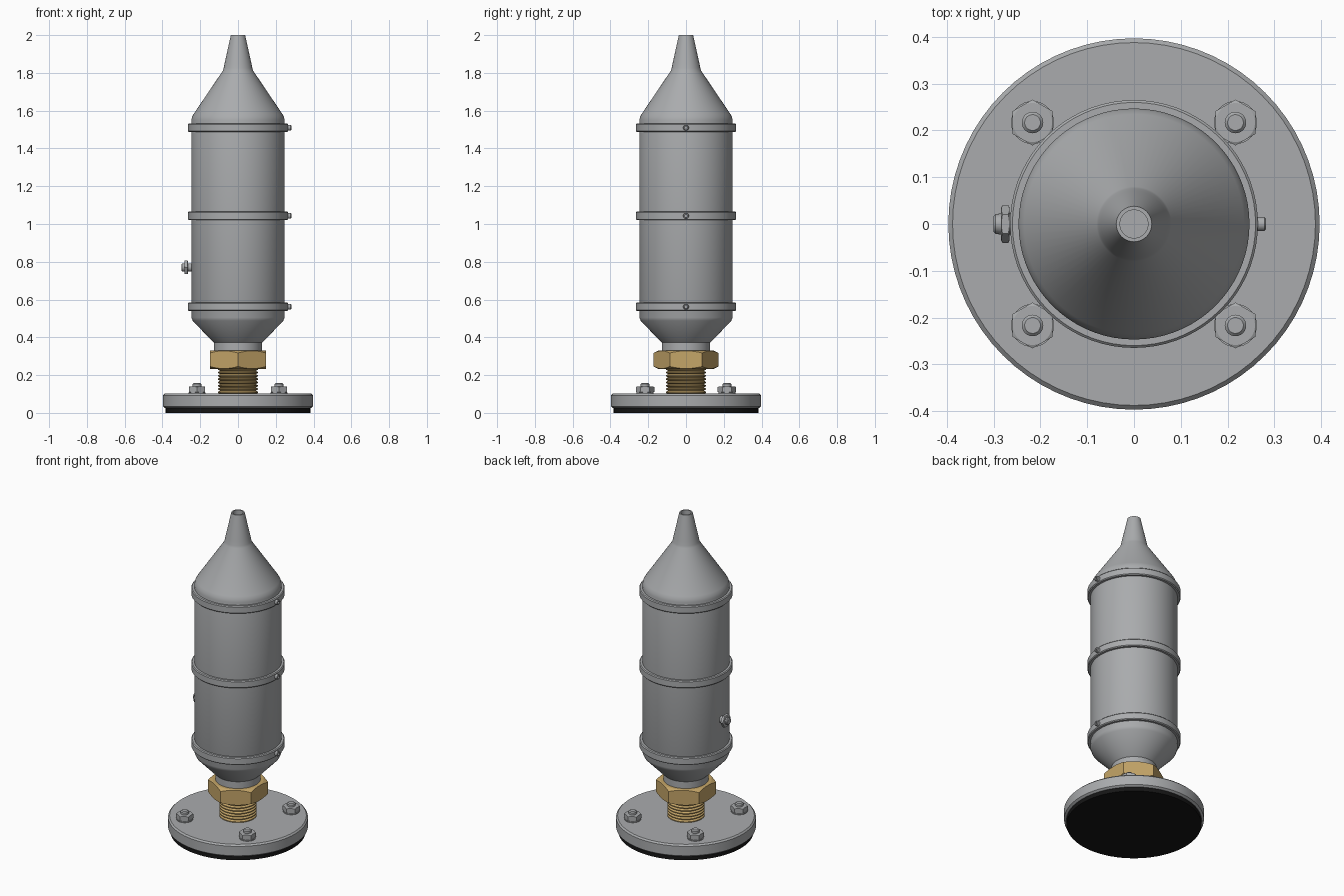
import bpy
import bmesh
from math import cos, sin, pi, radians, sqrt
from mathutils import Matrix

cube = bpy.data.objects.get("Cube")
if cube:
    bpy.data.objects.remove(cube, do_unlink=True)


def make_material(name, rgb):
    mat = bpy.data.materials.new(name)
    mat.use_nodes = True
    mat.diffuse_color = (*rgb, 1)
    mat.node_tree.nodes["Principled BSDF"].inputs["Base Color"].default_value = (*rgb, 1)
    return mat


STEEL = make_material("grey steel", (0.40, 0.41, 0.42))
BRASS = make_material("brass", (0.56, 0.38, 0.14))
RUBBER = make_material("black rubber", (0.008, 0.008, 0.008))


def place(loc=(0, 0, 0), axis="Z"):
    """Matrix that turns the local z axis towards the given side."""
    turn = {"Z": 0, "X": 90, "-X": -90}[axis]
    return Matrix.Translation(loc) @ Matrix.Rotation(radians(turn), 4, "Y")


def loft(name, rings, mat, matrix, closed=False):
    """Skin stacked rings of points into one solid."""
    bm = bmesh.new()
    loops = [[bm.verts.new(p) for p in ring] for ring in rings]
    n = len(loops[0])
    pairs = list(zip(loops, loops[1:]))
    if closed:
        pairs.append((loops[-1], loops[0]))
    for low, high in pairs:
        for i in range(n):
            j = (i + 1) % n
            bm.faces.new((low[i], low[j], high[j], high[i]))
    if not closed:
        bm.faces.new(loops[0][::-1])
        bm.faces.new(loops[-1])
    bmesh.ops.recalc_face_normals(bm, faces=bm.faces)
    bm.transform(matrix)
    mesh = bpy.data.meshes.new(name)
    bm.to_mesh(mesh)
    bm.free()
    mesh.materials.append(mat)
    mesh.shade_smooth()
    mesh.set_sharp_from_angle(angle=radians(25))
    obj = bpy.data.objects.new(name, mesh)
    bpy.context.collection.objects.link(obj)
    return obj


def lathe(name, profile, mat, matrix=Matrix(), sides=72, closed=False):
    """Revolve (radius, height) points about the local z axis."""
    angles = [2 * pi * i / sides for i in range(sides)]
    rings = [[(r * cos(a), r * sin(a), z) for a in angles] for r, z in profile]
    return loft(name, rings, mat, matrix, closed)


def hex_nut(name, radius, low, high, mat, matrix=Matrix(), sides=48):
    """Hexagon with corners on local y and cone-chamfered corners."""
    inner = radius * sqrt(3) / 2 * 0.98
    rings = [[], [], [], []]
    for i in range(sides):
        a = 2 * pi * i / sides
        off = (a + pi / 6) % (pi / 3) - pi / 6
        r = radius * sqrt(3) / 2 / cos(off)
        drop = (r - inner) * 0.5
        heights = ((inner, low), (r, low + drop), (r, high - drop), (inner, high))
        for ring, (rad, z) in zip(rings, heights):
            ring.append((rad * cos(a), rad * sin(a), z))
    return loft(name, rings, mat, matrix)


# Base: rubber pad and round flange
lathe("rubber_pad", [(0.383, 0), (0.383, 0.03)], RUBBER)
lathe("base_flange", [(0.385, 0.025), (0.397, 0.034), (0.397, 0.093), (0.388, 0.102)], STEEL)

# Flange bolts
for sx, x in (("left", 0.217), ("right", -0.217)):
    for sy, y in (("front", -0.217), ("back", 0.217)):
        at = place((x, y, 0.102))
        tag = f"{sy}_{sx}"
        lathe(f"bolt_washer_{tag}", [(0.046, -0.002), (0.046, 0.006)], STEEL, at, 32)
        hex_nut(f"bolt_nut_{tag}", 0.049, 0.006, 0.038, STEEL, at)
        lathe(f"bolt_stud_{tag}", [(0.023, 0.03), (0.023, 0.051), (0.017, 0.057)], STEEL, at, 24)

# Brass threaded stem: repeated V-shaped ridges
threads, low, high = 8, 0.1, 0.24
pitch = (high - low) / threads
profile = []
for k in range(threads):
    z = low + k * pitch
    profile += [(0.095, z), (0.106, z + pitch * 0.35), (0.106, z + pitch * 0.65)]
lathe("threaded_stem", profile + [(0.095, high)], BRASS)
hex_nut("collar_nut", 0.172, 0.233, 0.33, BRASS)

# Canister body with lower taper, upper cone and hollow nozzle
lathe("canister_body", [
    (0.128, 0.325), (0.128, 0.372), (0.137, 0.38), (0.24, 0.488), (0.247, 0.505),
    (0.247, 1.55), (0.243, 1.567), (0.235, 1.582), (0.08, 1.812),
    (0.076, 1.825), (0.071, 1.85), (0.041, 1.985), (0.038, 2.0),
    (0.03, 2.0), (0.03, 1.95)], STEEL)

# Clamp bands, each with a socket screw on the side
for tag, z in (("lower", 0.562), ("middle", 1.043), ("upper", 1.51)):
    h, c = 0.023, 0.005
    lathe(f"clamp_band_{tag}", [
        (0.24, -h), (0.265 - c, -h), (0.265, c - h),
        (0.265, h - c), (0.265 - c, h), (0.24, h)], STEEL, place((0, 0, z)), closed=True)
    lathe(f"band_screw_{tag}", [
        (0.015, 0), (0.015, 0.021), (0.012, 0.024), (0.007, 0.024), (0.007, 0.016)],
        STEEL, place((0.258, 0, z), "X"), 24)

# Side port: stem, hexagon and round button
port = place((-0.24, 0, 0.77), "-X")
lathe("port_stem", [(0.022, 0), (0.022, 0.05)], STEEL, port, 32)
hex_nut("port_nut", 0.041, 0.026, 0.044, STEEL, port)
lathe("port_button", [(0.017, 0.046), (0.021, 0.049), (0.021, 0.056), (0.017, 0.06)],
      STEEL, port, 32)
